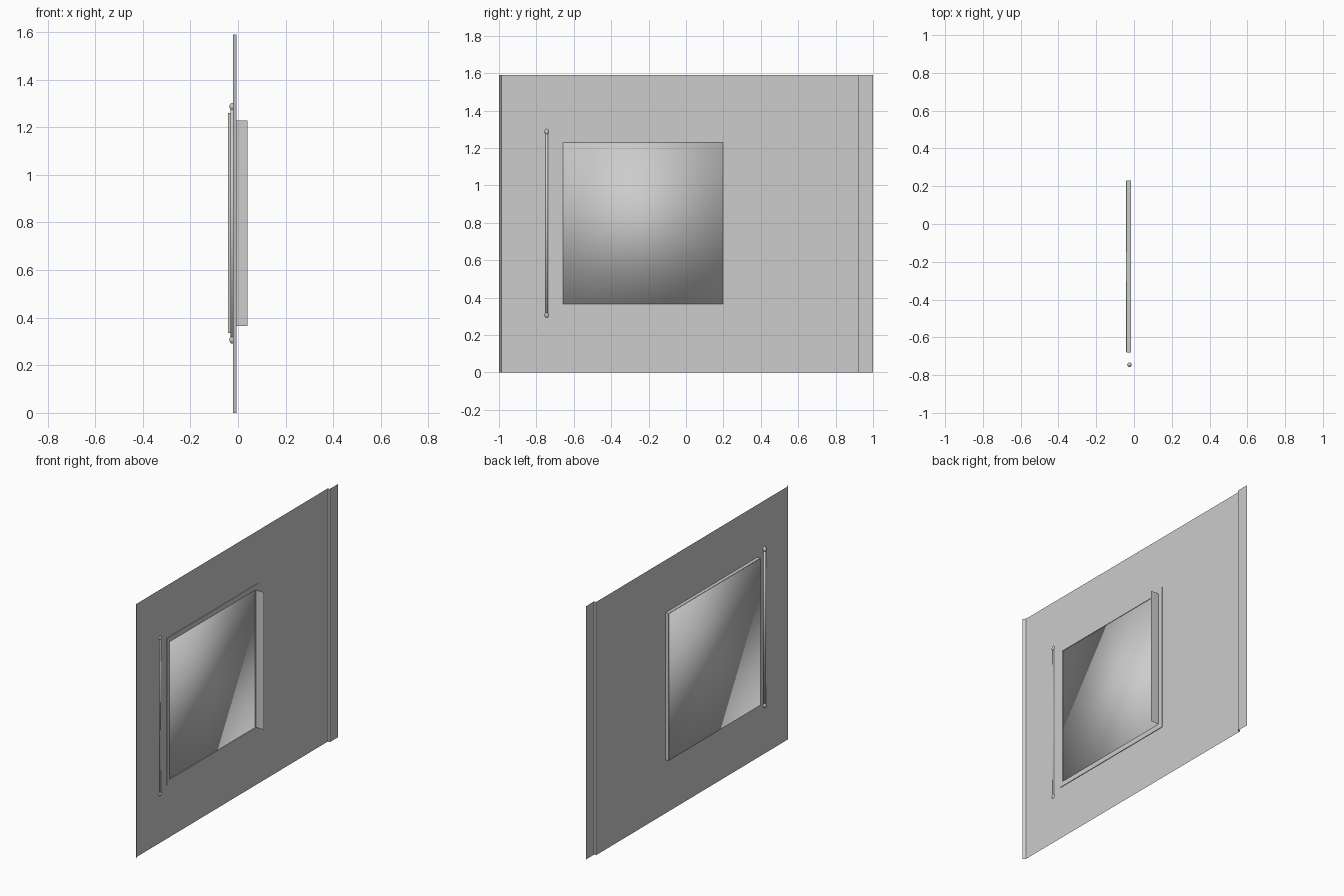
import bpy
import bmesh
from mathutils import Matrix, Vector

if "Cube" in bpy.data.objects:
    bpy.data.objects.remove(bpy.data.objects["Cube"], do_unlink=True)

grey = bpy.data.materials.new("light_grey")
grey.use_nodes = True
colour = (0.604, 0.604, 0.604, 1)
grey.diffuse_color = colour
grey.node_tree.nodes["Principled BSDF"].inputs["Base Color"].default_value = colour


def finish(name, bm, smooth=False, recalc=True):
    if recalc:
        bmesh.ops.recalc_face_normals(bm, faces=bm.faces)
    for f in bm.faces:
        f.smooth = smooth
    mesh = bpy.data.meshes.new(name)
    bm.to_mesh(mesh)
    bm.free()
    mesh.materials.append(grey)
    obj = bpy.data.objects.new(name, mesh)
    bpy.context.collection.objects.link(obj)
    return obj


def add_box(bm, lo, hi):
    lo, hi = Vector(lo), Vector(hi)
    m = Matrix.Translation((lo + hi) / 2) @ Matrix.Diagonal((*(hi - lo), 1))
    bmesh.ops.create_cube(bm, size=1, matrix=m)


def box(name, lo, hi, smooth=False):
    bm = bmesh.new()
    add_box(bm, lo, hi)
    return finish(name, bm, smooth)


def sheet(name, path, z0, z1):
    """Open sheet: an (x, y) path drawn upwards."""
    bm = bmesh.new()
    rows = [[bm.verts.new((x, y, z)) for x, y in path] for z in (z0, z1)]
    low, high = rows
    for i in range(len(path) - 1):
        bm.faces.new((low[i], low[i + 1], high[i + 1], high[i]))
    return finish(name, bm, recalc=False)


# Thin wall sheet with a folded front edge and an offset rear strip
FACE, LIP = -0.02, -0.006
sheet("wall_panel", [(LIP, -1), (FACE, -0.986), (FACE, 0.92), (LIP, 0.92), (LIP, 1)],
      0, 1.59)

# Window frame: a rectangular ring standing slightly proud of the wall
BACK, FRONT = -0.041, -0.016
outer = (-0.68, 0.23, 0.335, 1.26)
inner = (-0.658, 0.197, 0.365, 1.23)


def ring(bm, x, rect):
    y0, y1, z0, z1 = rect
    return [bm.verts.new((x, y, z)) for y, z in ((y0, z0), (y1, z0), (y1, z1), (y0, z1))]


bm = bmesh.new()
loops = [ring(bm, BACK, outer), ring(bm, FRONT, outer),
         ring(bm, FRONT, inner), ring(bm, BACK, inner)]
for a, b in zip(loops, loops[1:] + loops[:1]):
    for i in range(4):
        j = (i + 1) % 4
        bm.faces.new((a[i], a[j], b[j], b[i]))
finish("window_frame", bm)

# Softly shaded panes, one for each side of the frame
y0, y1, z0, z1 = inner
box("inner_pane", (-0.034, y0, z0), (-0.019, y1, z1), smooth=True)
y0, y1, z0, z1 = outer
inset = 0.002
box("outer_pane", (-0.042, y0 + inset, z0 + inset), (-0.036, y1 - inset, z1 - inset),
    smooth=True)

# Upright flange along the rear edge of the window
sheet("window_flange", [(FACE, 0.2), (0.04, 0.2)], 0.365, 1.228)

# Grab rail with rounded ends
RAIL_X, RAIL_Y, LOW, HIGH = -0.024, -0.745, 0.307, 1.287
bm = bmesh.new()
bmesh.ops.create_cone(bm, cap_ends=True, segments=12, radius1=0.008, radius2=0.008,
                      depth=HIGH - LOW,
                      matrix=Matrix.Translation((RAIL_X, RAIL_Y, (LOW + HIGH) / 2)))
for z in (LOW, HIGH):
    m = Matrix.Translation((RAIL_X, RAIL_Y, z)) @ Matrix.Diagonal((1, 1, 1.3, 1))
    bmesh.ops.create_uvsphere(bm, u_segments=12, v_segments=8, radius=0.012, matrix=m)
finish("grab_rail", bm, smooth=True)
